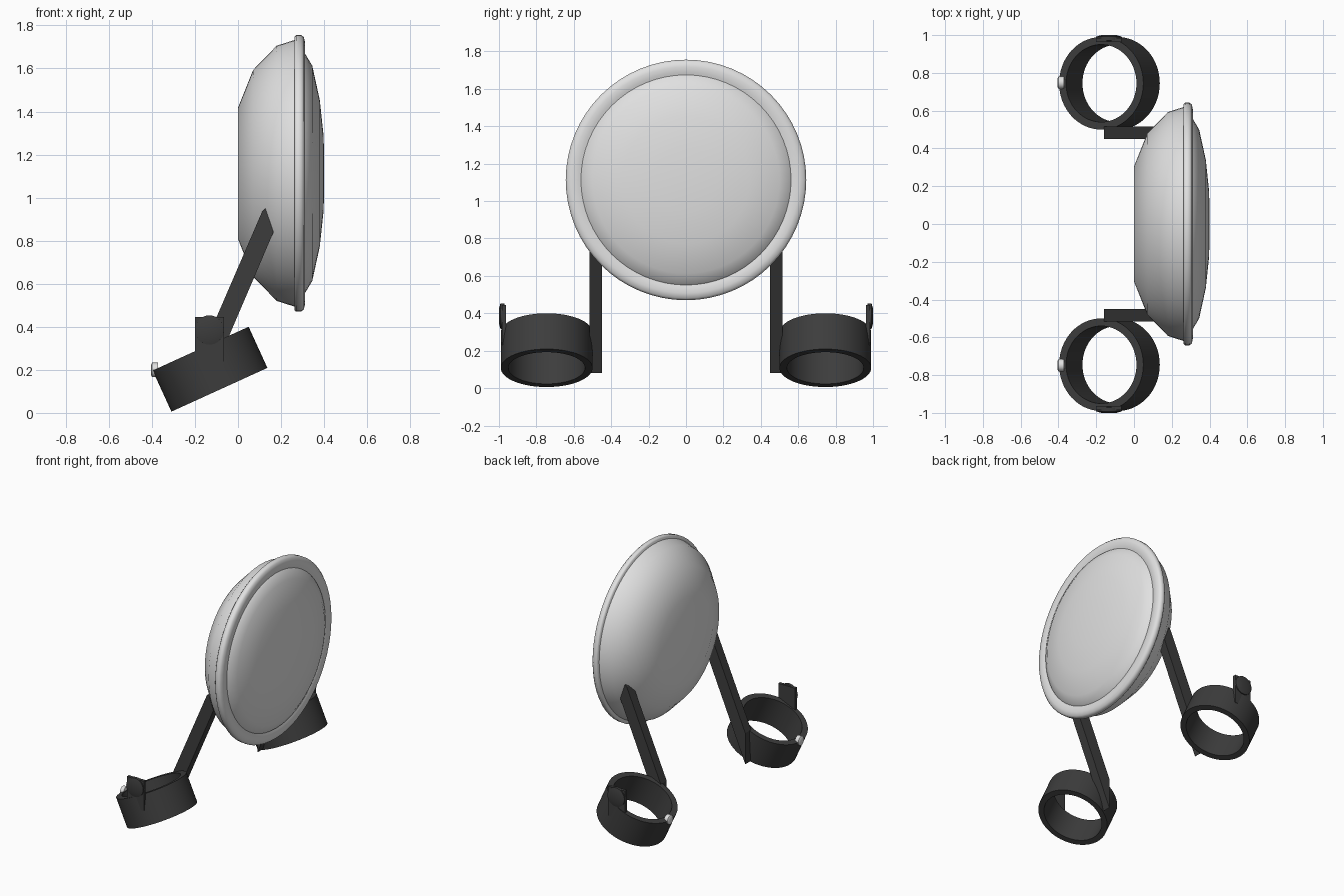
import bpy
import bmesh
import math
from mathutils import Matrix, Vector

if "Cube" in bpy.data.objects:
    bpy.data.objects.remove(bpy.data.objects["Cube"])


def make_material(name, rgb):
    mat = bpy.data.materials.new(name)
    mat.use_nodes = True
    mat.diffuse_color = (*rgb, 1)
    mat.node_tree.nodes["Principled BSDF"].inputs["Base Color"].default_value = (*rgb, 1)
    return mat


silver = make_material("silver", (0.75, 0.75, 0.75))
black = make_material("matte black", (0.046, 0.046, 0.046))


def finish(name, bm, mat, smooth_angle=None):
    """Turn a bmesh into an object; smooth below the given angle."""
    bmesh.ops.recalc_face_normals(bm, faces=bm.faces)
    mesh = bpy.data.meshes.new(name)
    bm.to_mesh(mesh)
    bm.free()
    mesh.materials.append(mat)
    obj = bpy.data.objects.new(name, mesh)
    bpy.context.collection.objects.link(obj)
    if smooth_angle:
        bpy.ops.object.select_all(action='DESELECT')
        obj.select_set(True)
        bpy.context.view_layer.objects.active = obj
        bpy.ops.object.shade_smooth_by_angle(angle=math.radians(smooth_angle))
    return obj


def lathe(name, profile, axis, centre, mat, angle, closed=False, steps=64):
    """Spin (distance along axis, radius) points around an axis."""
    bm = bmesh.new()
    verts = [bm.verts.new((r, 0, h)) for h, r in profile]
    edges = [bm.edges.new(pair) for pair in zip(verts, verts[1:])]
    if closed:
        edges.append(bm.edges.new((verts[-1], verts[0])))
    bmesh.ops.spin(bm, geom=verts + edges, cent=(0, 0, 0), axis=(0, 0, 1),
                   angle=math.tau, steps=steps)
    bmesh.ops.remove_doubles(bm, verts=bm.verts, dist=0.0005)
    turn = Vector((0, 0, 1)).rotation_difference(Vector(axis)).to_matrix().to_4x4()
    bm.transform(Matrix.Translation(centre) @ turn)
    return finish(name, bm, mat, angle)


def plate(name, outline, y0, y1, mat):
    """Extrude an (x, z) outline between two y positions."""
    bm = bmesh.new()
    face = bm.faces.new([bm.verts.new((x, y0, z)) for x, z in outline])
    new = bmesh.ops.extrude_face_region(bm, geom=[face])["geom"]
    bmesh.ops.translate(bm, vec=(0, y1 - y0, 0),
                        verts=[v for v in new if isinstance(v, bmesh.types.BMVert)])
    return finish(name, bm, mat)


# Lamp: bowl, rim and domed lens, all facing +x
lamp = (0, 0, 1.113)
lathe("lamp_bowl", [(0, 0), (0, 0.305), (0.07, 0.48), (0.18, 0.593), (0.265, 0.62)],
      (1, 0, 0), lamp, silver, 80)
lathe("lamp_rim", [(0.262, 0.55), (0.262, 0.635), (0.27, 0.643), (0.293, 0.643),
                   (0.306, 0.632), (0.312, 0.605), (0.308, 0.575), (0.3, 0.55)],
      (1, 0, 0), lamp, silver, 60, closed=True)
lathe("lamp_lens", [(0.3, 0.565), (0.312, 0.555), (0.345, 0.5), (0.38, 0.34),
                    (0.398, 0.17), (0.4, 0)],
      (1, 0, 0), lamp, silver, 80)

# Mounting brackets, one on each side
tilt = math.radians(24.5)
clamp_axis = (-math.sin(tilt), 0, math.cos(tilt))
arm_outline = [(-0.16, 0.08), (0.165, 0.84), (0.127, 0.95), (0.112, 0.935), (-0.16, 0.305)]
tab_outline = [(-0.2, 0.23), (-0.065, 0.23), (-0.065, 0.445), (-0.2, 0.445)]

for side, s in (("right", -1), ("left", 1)):
    lathe(f"clamp_ring_{side}", [(-0.105, 0.205), (-0.105, 0.245),
                                 (0.105, 0.245), (0.105, 0.205)],
          clamp_axis, (-0.13, s * 0.745, 0.203), black, 30, closed=True)
    plate(f"support_arm_{side}", arm_outline, s * 0.45, s * 0.517, black)
    plate(f"clamp_tab_{side}", tab_outline, s * 0.963, s * 0.985, black)
    # Rounded knob on the outside of the tab
    lathe(f"tab_knob_{side}", [(-0.018, 0), (-0.018, 0.04), (-0.01, 0.068),
                               (0.01, 0.068), (0.018, 0.04), (0.018, 0)],
          (0, s, 0), (-0.133, s * 0.982, 0.385), black, 30, steps=32)
    # Bright clamp screw
    lathe(f"clamp_screw_{side}", [(-0.02, 0), (-0.02, 0.033), (0.008, 0.033),
                                  (0.014, 0.022), (0.014, 0)],
          (-1, 0, 0), (-0.391, s * 0.748, 0.2), silver, 30, steps=16)
